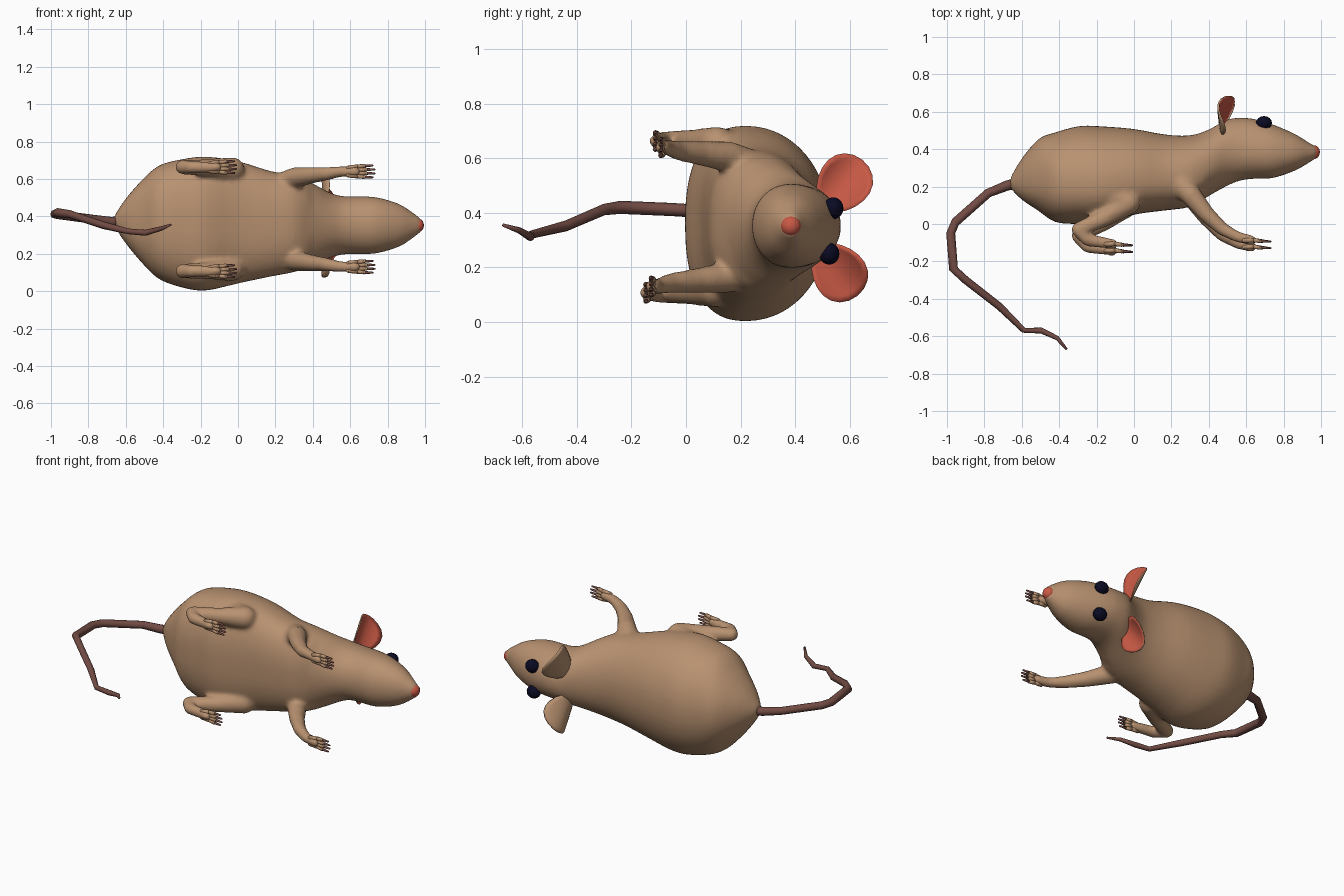
import bpy, bmesh, math
from mathutils import Vector, Matrix

if "Cube" in bpy.data.objects:
    bpy.data.objects.remove(bpy.data.objects["Cube"])


def material(name, rgb):
    m = bpy.data.materials.new(name)
    m.diffuse_color = (*rgb, 1)
    m.use_nodes = True
    m.node_tree.nodes["Principled BSDF"].inputs["Base Color"].default_value = m.diffuse_color
    return m


FUR = material("tan fur", (0.48, 0.285, 0.163))
PINK = material("ear pink", (0.58, 0.10, 0.06))
TAIL = material("tail brown", (0.17, 0.072, 0.058))
EYE = material("eye navy", (0.003, 0.003, 0.017))


def finish(bm, name, *mats, smooth=True):
    bmesh.ops.recalc_face_normals(bm, faces=bm.faces[:])
    me = bpy.data.meshes.new(name)
    bm.to_mesh(me)
    bm.free()
    for m in mats:
        me.materials.append(m)
    me.polygons.foreach_set("use_smooth", [smooth] * len(me.polygons))
    ob = bpy.data.objects.new(name, me)
    bpy.context.collection.objects.link(ob)
    return ob


def skin(bm, rings):
    """Bridge closed rings and cap both ends."""
    vs = [[bm.verts.new(p) for p in r] for r in rings]
    n = len(vs[0])
    for a, b in zip(vs, vs[1:]):
        for i in range(n):
            j = (i + 1) % n
            bm.faces.new((a[i], a[j], b[j], b[i]))
    bm.faces.new(vs[0])
    bm.faces.new(vs[-1])


def spline(rows, steps=3):
    """Catmull-Rom through rows of numbers."""
    out = []
    for i in range(len(rows) - 1):
        p0, p1 = rows[max(i - 1, 0)], rows[i]
        p2, p3 = rows[i + 1], rows[min(i + 2, len(rows) - 1)]
        for k in range(steps):
            t = k / steps
            out.append([0.5 * (2 * b + (c - a) * t + (2 * a - 5 * b + 4 * c - d) * t * t
                               + (3 * b - a - 3 * c + d) * t ** 3)
                        for a, b, c, d in zip(p0, p1, p2, p3)])
    return out + [list(rows[-1])]


def limb(bm, pts):
    """Chain of tapered segments with round joints; points are x, y, z, radius."""
    for x, y, z, r in pts:
        bmesh.ops.create_icosphere(bm, subdivisions=2, radius=r,
                                   matrix=Matrix.Translation((x, y, z)))
    for p, q in zip(pts, pts[1:]):
        a, b = Vector(p[:3]), Vector(q[:3])
        rot = (b - a).to_track_quat('Z', 'Y').to_matrix().to_4x4()
        bmesh.ops.create_cone(bm, cap_ends=True, segments=12, radius1=p[3], radius2=q[3],
                              depth=(b - a).length,
                              matrix=Matrix.Translation((a + b) / 2) @ rot)


def other(p):
    """Same point on the low-z side, where the feet hang a little lower."""
    x, y, z, r = p
    drop = 0.035 * min(1, max(0, (0.15 - y) / 0.2))
    return (x, y - drop, 0.77 - z, r)


# Torso and head: x, bottom, top, widest y, half width, centre z
sections = [
    (-.66, .19, .25, .22, .03, .375), (-.60, .13, .35, .23, .12, .375),
    (-.51, .07, .455, .23, .225, .372), (-.42, .01, .49, .23, .305, .368),
    (-.29, 0, .524, .22, .345, .362), (-.17, 0, .522, .22, .358, .361),
    (0, .05, .508, .23, .327, .368), (.17, .073, .478, .24, .283, .36),
    (.30, .092, .474, .26, .258, .36), (.40, .15, .505, .30, .22, .356),
    (.49, .20, .555, .36, .175, .352), (.56, .23, .568, .385, .156, .352),
    (.64, .242, .562, .385, .154, .352), (.74, .245, .533, .38, .15, .352),
    (.86, .285, .482, .38, .115, .352), (.94, .33, .432, .385, .065, .352),
    (.98, .355, .412, .385, .035, .352)]


def section(row, n=48):
    x, lo, hi, mid, w, zc = row
    ring = []
    for i in range(n):
        a = 2 * math.pi * i / n
        s, c = math.sin(a), math.cos(a)
        power = 0.82 if s < 0 and x < .4 else 0.97
        e = lambda v: math.copysign(abs(v) ** power, v)
        ring.append((x, mid + e(s) * (hi - mid if s > 0 else mid - lo), zc + w * e(c)))
    return ring


body = bmesh.new()
skin(body, [section(r) for r in spline(sections)])

# Legs, blended into the torso
front_leg = [(.22, .25, .54, .09), (.30, .16, .605, .058), (.385, .055, .618, .046),
             (.47, -.025, .627, .037), (.55, -.068, .64, .03), (.63, -.088, .64, .028)]
hind_leg = [(-.2, .2, .57, .135), (-.03, .115, .65, .068), (-.16, .03, .66, .047),
            (-.298, -.03, .663, .04), (-.25, -.085, .663, .035), (-.11, -.108, .663, .028)]
for leg in (front_leg, hind_leg):
    limb(body, leg)
    limb(body, [other(p) for p in leg])
rat = finish(body, "body", FUR)
rm = rat.modifiers.new("blend", 'REMESH')
rm.mode = 'VOXEL'
rm.voxel_size = 0.012
rm.use_smooth_shade = True
sm = rat.modifiers.new("soften", 'SMOOTH')
sm.factor = 0.5
sm.iterations = 8

# Toes and claws
for label, (bx, by, bz, _) in (("front", front_leg[-1]), ("hind", hind_leg[-1])):
    for side in ("upper", "lower"):
        toes, claws = bmesh.new(), bmesh.new()
        for k in (-1.5, -.5, .5, 1.5):
            reach = 0.01 if abs(k) < 1 else 0
            toe = [(bx - .04, by, bz + k * .013, .013),
                   (bx + .01, by + .002, bz + k * .017, .012),
                   (bx + .045 + reach, by - .004, bz + k * .02, .010)]
            claw = [(bx + .05 + reach, by - .003, bz + k * .02, .008),
                    (bx + .09 + reach, by - .006, bz + k * .021, .005)]
            if side == "lower":
                toe, claw = [other(p) for p in toe], [other(p) for p in claw]
            limb(toes, toe)
            limb(claws, claw)
        finish(toes, f"{label}_toes_{side}", FUR)
        finish(claws, f"{label}_claws_{side}", TAIL)

# Tail: x, y, z, radius
tail = [(-.62, .22, .372, .03), (-.68, .205, .37, .027), (-.78, .165, .385, .024),
        (-.955, .01, .408, .024), (-.98, -.05, .412, .024), (-.965, -.24, .42, .024),
        (-.90, -.30, .412, .021), (-.72, -.44, .352, .02), (-.59, -.568, .32, .015),
        (-.495, -.57, .312, .016), (-.41, -.61, .335, .012), (-.36, -.67, .355, .006)]
bm = bmesh.new()
rings = []
for i, (x, y, z, r) in enumerate(tail):
    a, b = Vector(tail[max(i - 1, 0)][:3]), Vector(tail[min(i + 1, len(tail) - 1)][:3])
    d = (b - a).normalized()
    u = d.cross(Vector((0, 0, 1))).normalized()
    v = u.cross(d)
    rings.append([Vector((x, y, z)) + r * (math.cos(t) * u + math.sin(t) * v)
                  for t in (k * math.pi / 4 for k in range(8))])
skin(bm, rings)
finish(bm, "tail", TAIL)

# Ears: cupped discs, pink in front and furry behind
for side, sgn, cy in (("upper", 1, .575), ("lower", -1, .557)):
    bm = bmesh.new()
    out = Vector((0, .62, .78 * sgn))
    across = Vector((0, .78, -.62 * sgn))
    centre = Vector((.465, cy, .345 + .16 * sgn))
    grid = []
    for ring in range(1, 6):
        row = []
        for k in range(20):
            t = 2 * math.pi * k / 20
            l, s = ring / 5 * math.cos(t), ring / 5 * math.sin(t)
            s *= 0.85 + 0.15 * l
            p = centre + out * l * .115 + across * s * .115
            p.x += .07 * s * s + .028 * s - .008 * l
            row.append(bm.verts.new(p))
        grid.append(row)
    hub = bm.verts.new(centre)
    for k in range(20):
        j = (k + 1) % 20
        bm.faces.new((hub, grid[0][k], grid[0][j]))
        for a, b in zip(grid, grid[1:]):
            bm.faces.new((a[k], b[k], b[j], a[j]))
    back = bmesh.ops.duplicate(bm, geom=bm.verts[:] + bm.edges[:] + bm.faces[:])["geom"]
    for e in back:  # the furry back is a second shell just behind
        if isinstance(e, bmesh.types.BMVert):
            e.co.x -= .009
        elif isinstance(e, bmesh.types.BMFace):
            e.material_index = 1
    rims = [e for e in bm.edges if e.is_boundary]
    for f in bmesh.ops.bridge_loops(bm, edges=rims)["faces"]:
        f.material_index = 1
    finish(bm, f"ear_{side}", PINK, FUR)


def ball(name, loc, size, mat):
    bm = bmesh.new()
    bmesh.ops.create_uvsphere(bm, u_segments=16, v_segments=10, radius=1,
                              matrix=Matrix.Translation(loc) @ Matrix.Diagonal((*size, 1)))
    return finish(bm, name, mat)


# Eyes and nose
ball("eye_upper", (.695, .54, .417), (.043, .037, .04), EYE)
ball("eye_lower", (.695, .525, .25), (.043, .037, .04), EYE)
ball("nose", (.962, .384, .352), (.032, .037, .037), PINK)
